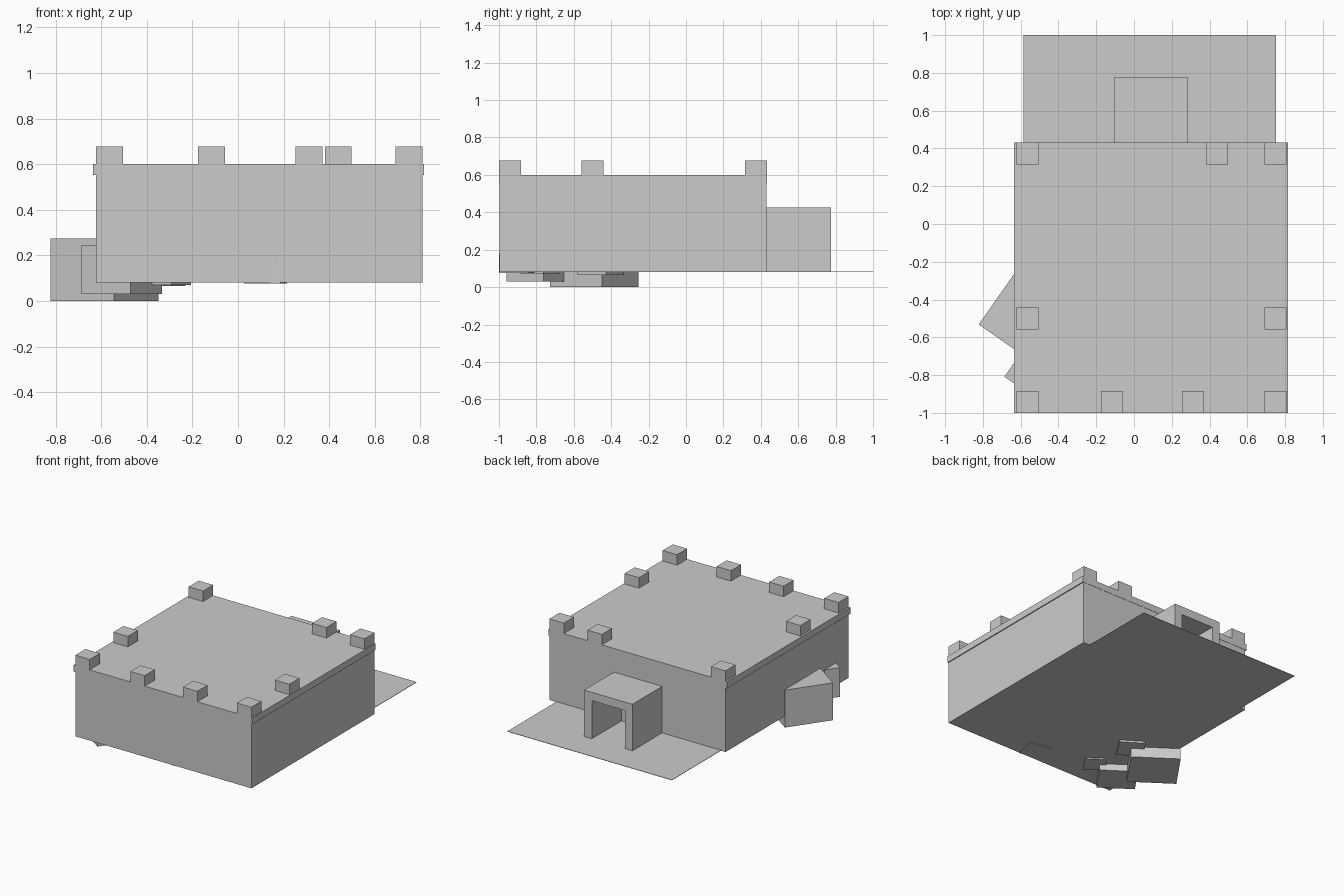
import bpy
from math import radians

if "Cube" in bpy.data.objects:
    bpy.data.objects.remove(bpy.data.objects["Cube"])


def box(name, lo, hi, rot=0):
    """Box between two corners, turned about its own vertical axis."""
    c = [(a + b) / 2 for a, b in zip(lo, hi)]
    bpy.ops.mesh.primitive_cube_add(size=1, location=c, rotation=(0, 0, radians(rot)))
    ob = bpy.context.object
    ob.name = name
    ob.scale = [b - a for a, b in zip(lo, hi)]
    bpy.ops.object.transform_apply(location=False, rotation=False, scale=True)
    return ob


def boulder(name, x, y, sx, sy, z0, z1, rot):
    return box(name, (x - sx / 2, y - sy / 2, z0), (x + sx / 2, y + sy / 2, z1), rot)


# Main block and the thin cornice that overhangs both sides
box("main_block", (-0.622, -0.998, 0.08), (0.808, 0.43, 0.598))
box("cornice", (-0.635, -1.0, 0.552), (0.815, 0.432, 0.6))

# Battlement blocks along the roof edges
S = 0.117
rows = {-1.0: (-0.622, -0.175, 0.253, 0.691),
        -0.558: (-0.622, 0.691),
        0.315: (-0.622, 0.381, 0.691)}
for y, xs in rows.items():
    for x in xs:
        box("merlon", (x, y, 0.6), (x + S, y + S, 0.677))

# Forecourt slab behind the main block
box("forecourt", (-0.585, 0.43, 0.08), (0.752, 1.0, 0.083))

# Entrance porch: an arch-shaped profile pushed out from the wall
X0, X1, Z0, Z1, T = -0.107, 0.285, 0.081, 0.425, 0.062
profile = [(X0, Z0), (X0, Z1), (X1, Z1), (X1, Z0),
           (X1 - T, Z0), (X1 - T, Z1 - T), (X0 + T, Z1 - T), (X0 + T, Z0)]
n = len(profile)
verts = [(x, y, z) for y in (0.43, 0.775) for x, z in profile]
faces = [(i, (i + 1) % n, (i + 1) % n + n, i + n) for i in range(n)]
for quad in ((0, 1, 6, 7), (1, 2, 5, 6), (2, 3, 4, 5)):
    faces += [quad, tuple(v + n for v in reversed(quad))]
me = bpy.data.meshes.new("porch")
me.from_pydata(verts, [], faces)
bpy.context.collection.objects.link(bpy.data.objects.new("porch", me))

# Square boulders tucked under and beside the left wall
boulder("boulder_large", -0.585, -0.49, 0.34, 0.34, 0.0, 0.275, 55)
boulder("boulder_medium", -0.51, -0.785, 0.24, 0.262, 0.03, 0.245, 55)
boulder("boulder_small", -0.355, -0.455, 0.18, 0.18, 0.066, 0.2, 57)
boulder("boulder_small", -0.31, -0.78, 0.15, 0.15, 0.071, 0.19, 55)
boulder("boulder_flat", 0.12, -0.905, 0.16, 0.16, 0.076, 0.18, -11)
